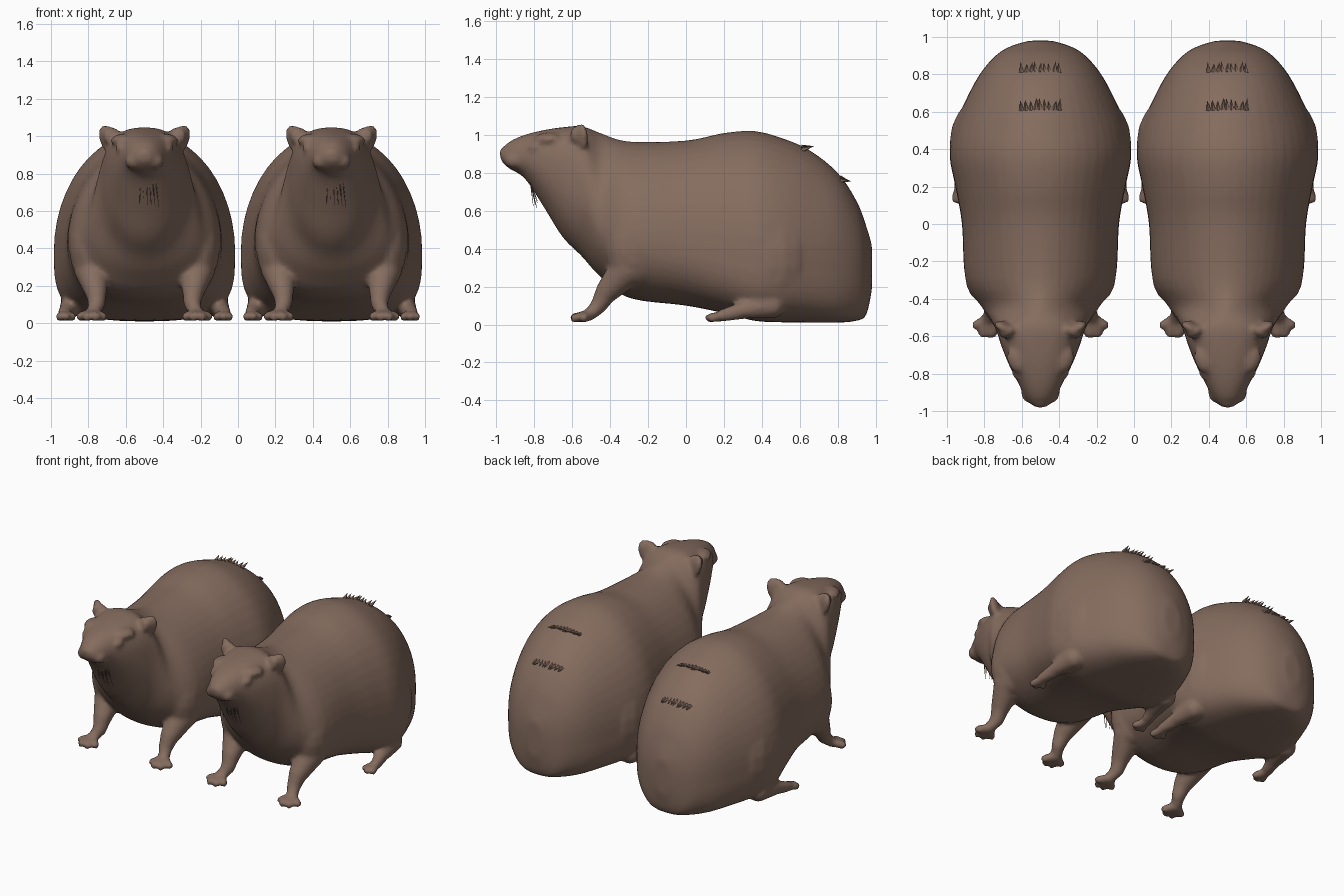
import bpy, bmesh, math, random
from mathutils import Matrix, Vector

if "Cube" in bpy.data.objects:
    bpy.data.objects.remove(bpy.data.objects["Cube"])

random.seed(4)
fur = bpy.data.materials.new("brown fur")
fur.diffuse_color = (0.235, 0.15, 0.113, 1)
fur.use_nodes = True
fur.node_tree.nodes["Principled BSDF"].inputs["Base Color"].default_value = fur.diffuse_color

# Trunk and head: y, bottom z, top z, half width, z of widest point, upper and lower squareness
RINGS = [
    (-0.975, .86, .92, .04, .89, 2, 2), (-0.93, .82, .965, .078, .89, 2, 2),
    (-0.85, .77, 1.0, .12, .88, 2.2, 2), (-0.75, .62, 1.025, .17, .84, 2.4, 2),
    (-0.65, .46, 1.04, .21, .78, 2.6, 2), (-0.55, .36, 1.045, .245, .68, 2.5, 2),
    (-0.45, .25, 1.01, .31, .5, 1.7, 2), (-0.3, .14, .965, .40, .45, 1.8, 2.2),
    (0, .1, .97, .42, .42, 2, 2.5), (0.2, .06, 1.01, .455, .4, 2, 3),
    (0.36, .02, 1.02, .485, .38, 2, 3.4), (0.5, .012, .985, .465, .37, 2, 3.4),
    (0.65, .01, .92, .405, .36, 2, 3.4), (0.8, .01, .80, .325, .34, 2.1, 3.4),
    (0.9, .02, .65, .24, .32, 2.1, 3), (0.95, .05, .52, .16, .31, 2, 3),
    (0.98, .18, .42, .06, .3, 2, 2)]


def spline(rows, steps):
    out = []
    for i in range(len(rows) - 1):
        a, b, c, d = (rows[max(i - 1, 0)], rows[i], rows[i + 1], rows[min(i + 2, len(rows) - 1)])
        for s in range(steps):
            t = s / steps
            out.append([0.5 * (2 * q + (r - p) * t + (2 * p - 5 * q + 4 * r - u) * t * t
                        + (3 * q - p - 3 * r + u) * t ** 3) for p, q, r, u in zip(a, b, c, d)])
    return out + [list(rows[-1])]


def skin(bm, loops):
    # close a row of point loops into a solid
    rows = [[bm.verts.new(p) for p in loop] for loop in loops]
    n = len(rows[0])
    for a, b in zip(rows, rows[1:]):
        for k in range(n):
            j = (k + 1) % n
            bm.faces.new((a[k], a[j], b[j], b[k]))
    bm.faces.new(rows[0][::-1])
    bm.faces.new(rows[-1])


def loft(bm, rows, n=48):
    loops = []
    for y, zb, zt, w, zw, nu, nl in rows:
        loop = []
        for k in range(n):
            a = -2 * math.pi * k / n
            c, s = math.cos(a), math.sin(a)
            e = 2 / (nu if s >= 0 else nl)
            h = zt - zw if s >= 0 else zw - zb
            loop.append((math.copysign(abs(c) ** e, c) * w, y,
                         zw + math.copysign(abs(s) ** e, s) * h))
        loops.append(loop)
    skin(bm, loops)


def ball_loops(n=16, m=10):
    # unit ball as rings from bottom to top
    return [[Vector((math.sin(t) * math.cos(2 * math.pi * k / n),
                     math.sin(t) * math.sin(2 * math.pi * k / n), -math.cos(t)))
             for k in range(n)] for t in [math.pi * (i + .5) / m for i in range(m)]]


BALL = ball_loops()


def blob(bm, pos, radii, rot=(0, 0, 0)):
    # mirrored ellipsoid pair
    for sx in ((1, -1) if pos[0] else (1,)):
        m = Matrix.Translation((pos[0] * sx, pos[1], pos[2]))
        for ang, ax in ((rot[2] * sx, 'Z'), (rot[1] * sx, 'Y'), (rot[0], 'X')):
            m = m @ Matrix.Rotation(ang, 4, ax)
        m = m @ Matrix.Diagonal((*radii, 1))
        skin(bm, [[m @ v for v in loop] for loop in BALL])


def limb(bm, pts):
    # mirrored chain of tapered capsules, points are x, y, z, radius
    for sx in (1, -1):
        for a, b in zip(pts, pts[1:]):
            pa, pb = Vector((a[0] * sx, a[1], a[2])), Vector((b[0] * sx, b[1], b[2]))
            q = (pb - pa).to_track_quat('Z', 'Y')
            skin(bm, [[(pa + (q @ v) * a[3]) if v.z < 0 else (pb + (q @ v) * b[3])
                       for v in loop] for loop in BALL])


def finish(bm, name):
    me = bpy.data.meshes.new(name)
    bm.to_mesh(me)
    bm.free()
    me.materials.append(fur)
    ob = bpy.data.objects.new(name, me)
    bpy.context.collection.objects.link(ob)
    return ob


# Body with head, ears and legs, fused into one skin
bm = bmesh.new()
loft(bm, spline(RINGS, 4))
blob(bm, (0, -.945, .905), (.05, .04, .038))                       # nose
blob(bm, (.055, -.90, .865), (.05, .06, .045))                     # lips
blob(bm, (.125, -.79, .935), (.03, .04, .03))                      # eyes
blob(bm, (.13, -.73, .985), (.05, .07, .025), (0, .3, -.4))        # brows
blob(bm, (.195, -.55, .985), (.052, .028, .08), (.15, .25, .5))    # ears
blob(bm, (.175, -.575, 1.0), (.05, .03, .05), (0, 0, -.5))         # ear roots
blob(bm, (.33, .43, .35), (.157, .235, .3))                        # thighs
blob(bm, (.29, -.27, .42), (.115, .16, .22))                       # shoulders
limb(bm, [(.28, -.32, .28, .10), (.26, -.42, .17, .06), (.255, -.46, .1, .045),
          (.28, -.51, .05, .034)])                                 # front legs
for x, y in ((.222, -.555), (.262, -.59), (.308, -.585), (.342, -.54)):
    limb(bm, [(.28, -.505, .05, .03), (x, y, .035, .026)])         # front toes
limb(bm, [(.38, .45, .1, .07), (.405, .32, .08, .05), (.43, .2, .05, .035)])  # hind legs
for x, y in ((.385, .15), (.42, .12), (.455, .135)):
    limb(bm, [(.43, .2, .045, .028), (x, y, .035, .024)])          # hind toes
body = finish(bm, "body")
rm = body.modifiers.new("fuse", 'REMESH')
rm.mode = 'VOXEL'
rm.voxel_size = 0.015
rm.use_smooth_shade = True
sm = body.modifiers.new("soften", 'SMOOTH')
sm.factor = 0.5
sm.iterations = 4
# bake the fused skin once so both animals share it
baked = bpy.data.meshes.new_from_object(body.evaluated_get(bpy.context.evaluated_depsgraph_get()))
body.modifiers.clear()
body.data = baked
if not baked.materials:
    baked.materials.append(fur)


def spike(bm, base, tip, r):
    a, b = Vector(base), Vector(tip)
    q = (b - a).to_track_quat('Z', 'Y')
    ring = [q @ Vector((math.cos(t * 2 * math.pi / 5), math.sin(t * 2 * math.pi / 5), 0)) for t in range(5)]
    skin(bm, [[a + v * r for v in ring], [b + v * .001 for v in ring]])


# Two ragged fur tufts across the rump
bm = bmesh.new()
for y, z, dy, dz in ((.61, .935, .06, .005), (.81, .775, .055, -.02)):
    for i in range(9):
        x = -.1 + .025 * i
        k = random.uniform(.7, 1.1)
        spike(bm, (x, y, z - .15 * abs(x)), (x + random.uniform(-.01, .01), y + dy * k, z + dz), .014)
tufts = finish(bm, "rump_tufts")

# Loose hairs under the chin
bm = bmesh.new()
for i in range(6):
    x = -.02 + .016 * i
    spike(bm, (x, -.82, .75), (x * 1.3, -.80 + random.uniform(-.01, .02), random.uniform(.61, .66)), .003)
hairs = finish(bm, "chin_hairs")

# Second animal beside the first
for ob in (body, tufts, hairs):
    twin = ob.copy()
    twin.name = "second_" + ob.name
    bpy.context.collection.objects.link(twin)
    ob.location.x = -.5
    twin.location.x = .5
